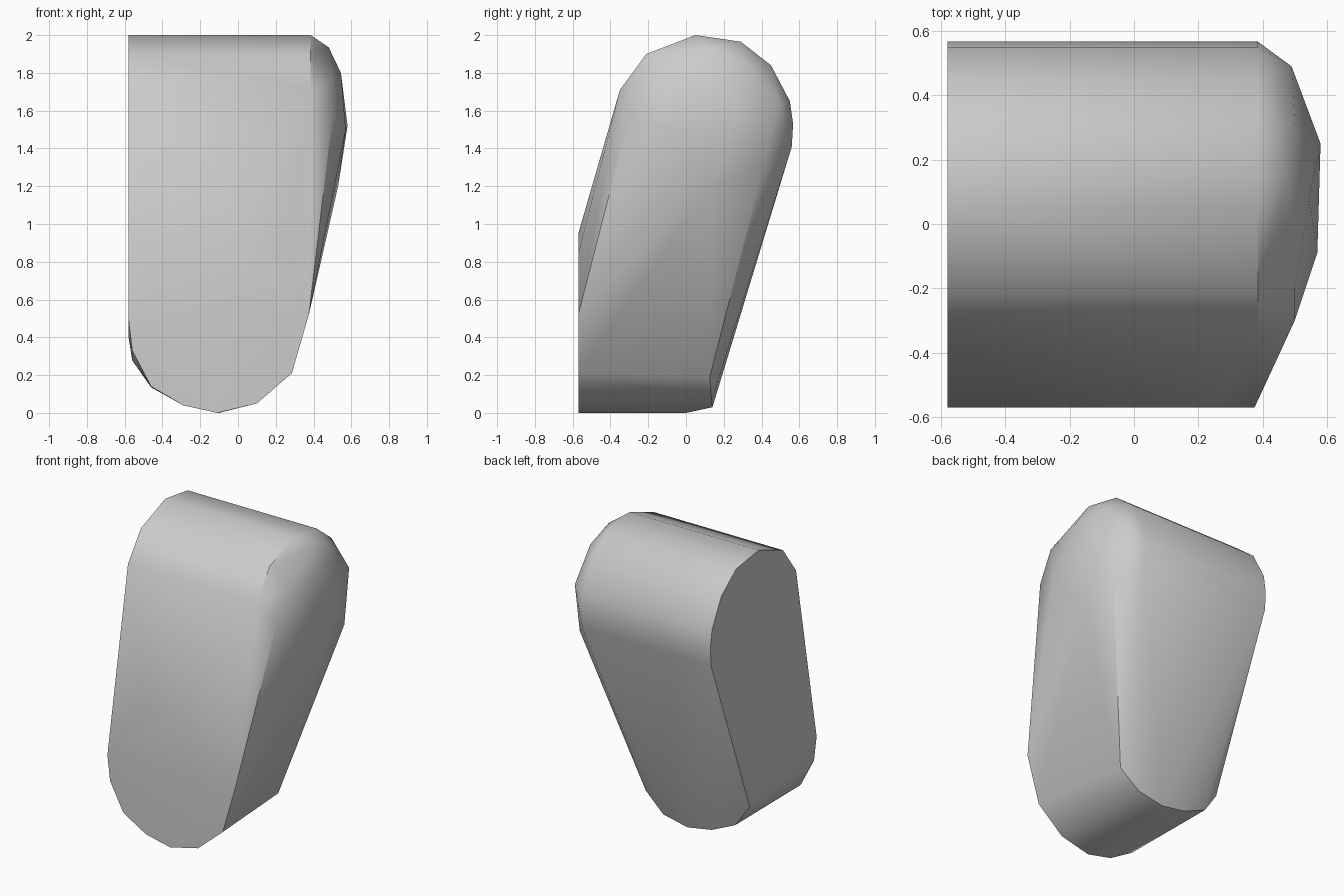
import bpy
import bmesh
import math

cube = bpy.data.objects.get("Cube")
if cube:
    bpy.data.objects.remove(cube, do_unlink=True)

LEFT, FRONT = -0.58, -0.57

# Rounded upper profile (y, z), swept along x
upper_arc = [(-0.35, 1.71), (-0.21, 1.9), (0.05, 2.0), (0.29, 1.965),
             (0.45, 1.84), (0.55, 1.65), (0.567, 1.53), (0.56, 1.41)]
# Rounded lower profile (x, z), swept along y
lower_arc = [(LEFT, 0.5), (-0.56, 0.33), (-0.46, 0.14), (-0.29, 0.04),
             (-0.11, 0.0), (0.1, 0.05), (0.285, 0.21), (0.375, 0.52)]
# Top of the flat front cut (x, z)
front_crest = [(-0.3, 0.88), (0.0, 0.95), (0.25, 0.84)]
# Domed end cap (x, y, z)
end_cap = [(0.5, -0.3, 1.57), (0.5, -0.2, 1.77), (0.48, 0.14, 1.935),
           (0.5, 0.31, 1.85), (0.49, 0.49, 1.65), (0.51, 0.41, 1.3),
           (0.58, 0.25, 1.52), (0.57, -0.09, 1.5), (0.545, 0.08, 1.8),
           (0.53, 0.13, 1.2)]


def hull_object(name, points, material):
    bm = bmesh.new()
    for p in points:
        bm.verts.new(p)
    result = bmesh.ops.convex_hull(bm, input=bm.verts)
    loose = {v for v in result["geom_interior"] + result["geom_unused"]
             if isinstance(v, bmesh.types.BMVert) and not v.link_faces}
    bmesh.ops.delete(bm, geom=list(loose), context="VERTS")
    # Merge coplanar triangles on the flat cuts
    bmesh.ops.dissolve_limit(bm, angle_limit=math.radians(1),
                             verts=bm.verts, edges=bm.edges)
    bmesh.ops.recalc_face_normals(bm, faces=bm.faces)
    mesh = bpy.data.meshes.new(name)
    bm.to_mesh(mesh)
    bm.free()
    mesh.materials.append(material)
    obj = bpy.data.objects.new(name, mesh)
    bpy.context.collection.objects.link(obj)
    return obj


grey = bpy.data.materials.new("light_grey")
grey.use_nodes = True
colour = (0.6, 0.6, 0.6, 1.0)
grey.diffuse_color = colour
grey.node_tree.nodes["Principled BSDF"].inputs["Base Color"].default_value = colour

points = list(end_cap)
for y, z in upper_arc:
    points += [(LEFT, y, z), (0.385, y, z)]
for x, z in lower_arc:
    # The back end of the lower arc is narrower on one side
    back_x = x * 0.75 if x > 0 else x
    points += [(x, FRONT, z), (back_x, 0.14 - z * 0.07, z * 0.75 + 0.03)]
points += [(x, FRONT, z) for x, z in front_crest]
points.append((-0.1, 0.0, 0.0))

body = hull_object("rounded_block", points, grey)

# Smooth shading with sharp rims around the flat cuts
bpy.ops.object.select_all(action="DESELECT")
body.select_set(True)
bpy.context.view_layer.objects.active = body
bpy.ops.object.shade_smooth_by_angle(angle=math.radians(35))
